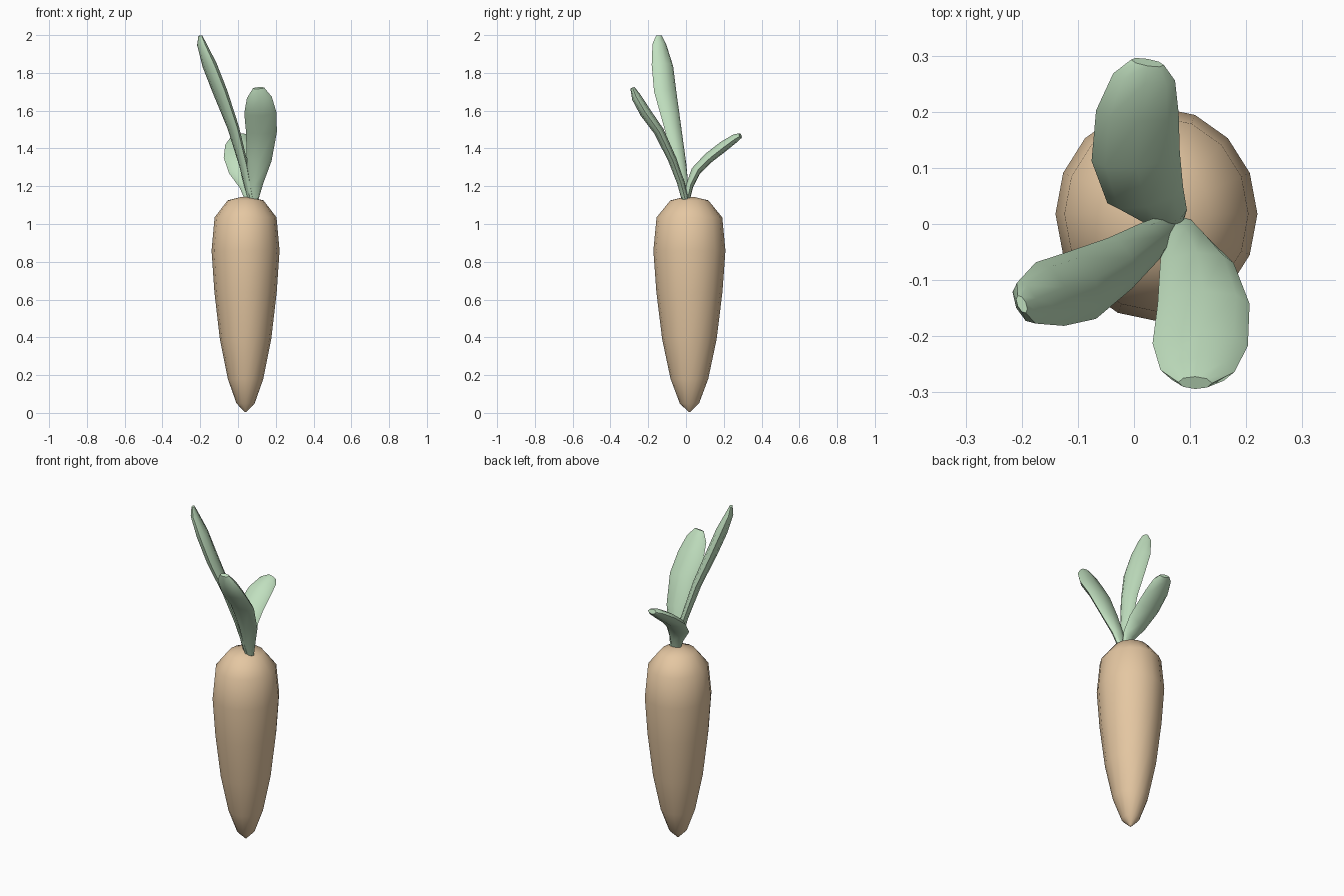
import bpy, bmesh, math
from mathutils import Vector

if "Cube" in bpy.data.objects:
    bpy.data.objects.remove(bpy.data.objects["Cube"])


def material(name, rgb):
    m = bpy.data.materials.new(name)
    m.diffuse_color = (*rgb, 1)
    m.use_nodes = True
    m.node_tree.nodes["Principled BSDF"].inputs["Base Color"].default_value = m.diffuse_color
    return m


def skin(name, rings, mat):
    """Join equal-length rings of points into a closed smooth-shaded tube."""
    bm = bmesh.new()
    rows = [[bm.verts.new(p) for p in ring] for ring in rings]
    n = len(rows[0])
    for a, b in zip(rows, rows[1:]):
        for i in range(n):
            j = (i + 1) % n
            bm.faces.new((a[i], a[j], b[j], b[i]))
    bm.faces.new(rows[0][::-1])
    bm.faces.new(rows[-1])
    bmesh.ops.recalc_face_normals(bm, faces=bm.faces)
    mesh = bpy.data.meshes.new(name)
    bm.to_mesh(mesh)
    bm.free()
    obj = bpy.data.objects.new(name, mesh)
    bpy.context.collection.objects.link(obj)
    mesh.materials.append(mat)
    bpy.ops.object.select_all(action='DESELECT')
    obj.select_set(True)
    bpy.context.view_layer.objects.active = obj
    bpy.ops.object.shade_smooth_by_angle(angle=math.radians(40))
    return obj


def oval(centre, u, v, n):
    return [centre + u * math.cos(2 * math.pi * i / n) + v * math.sin(2 * math.pi * i / n)
            for i in range(n)]


def leaf(name, path, side, mat):
    """path rows: x, y, z, half width, half thickness"""
    pts = [Vector(p[:3]) for p in path]
    rings = []
    for i, p in enumerate(path):
        t = (pts[min(i + 1, len(pts) - 1)] - pts[max(i - 1, 0)]).normalized()
        s = Vector(side)
        s = (s - t * s.dot(t)).normalized()
        rings.append(oval(pts[i], s * p[3], t.cross(s) * p[4], 8))
    return skin(name, rings, mat)


orange = material("root_tan", (0.78, 0.57, 0.36))
green = material("leaf_green", (0.53, 0.74, 0.52))

# Tapered root, slightly wider in y
profile = [(0.004, 0.005), (0.048, 0.05), (0.094, 0.18), (0.136, 0.39), (0.165, 0.64),
           (0.18, 0.86), (0.164, 1.035), (0.095, 1.125), (0.025, 1.143)]
skin("carrot_root", [oval(Vector((0.04, 0.018, z)), Vector((r, 0, 0)), Vector((0, r * 1.06, 0)), 16)
                     for r, z in profile], orange)

# Tall leaf leaning left
leaf("tall_leaf", [
    (0.07, 0.0, 1.12, 0.022, 0.016), (0.03, -0.03, 1.31, 0.036, 0.02),
    (-0.025, -0.07, 1.51, 0.05, 0.025), (-0.095, -0.11, 1.70, 0.065, 0.031),
    (-0.15, -0.125, 1.84, 0.062, 0.032), (-0.192, -0.141, 1.952, 0.04, 0.021),
    (-0.2, -0.143, 1.997, 0.017, 0.008)], (0.42, -0.9, 0), green)

# Broad leaf leaning to the front
leaf("front_leaf", [
    (0.083, -0.002, 1.12, 0.022, 0.018), (0.092, -0.028, 1.22, 0.042, 0.02),
    (0.112, -0.072, 1.34, 0.066, 0.023), (0.124, -0.143, 1.49, 0.082, 0.027),
    (0.118, -0.215, 1.59, 0.085, 0.03), (0.113, -0.262, 1.67, 0.066, 0.026),
    (0.109, -0.283, 1.72, 0.03, 0.012)], (1, 0, 0), green)

# Short leaf bending to the back
leaf("back_leaf", [
    (0.065, 0.003, 1.12, 0.024, 0.016), (0.052, 0.018, 1.2, 0.044, 0.02),
    (0.02, 0.052, 1.28, 0.07, 0.026), (0.003, 0.12, 1.35, 0.079, 0.028),
    (0.006, 0.2, 1.412, 0.074, 0.028), (0.018, 0.262, 1.455, 0.056, 0.022),
    (0.024, 0.288, 1.468, 0.03, 0.014)], (1, 0.1, 0), green)
